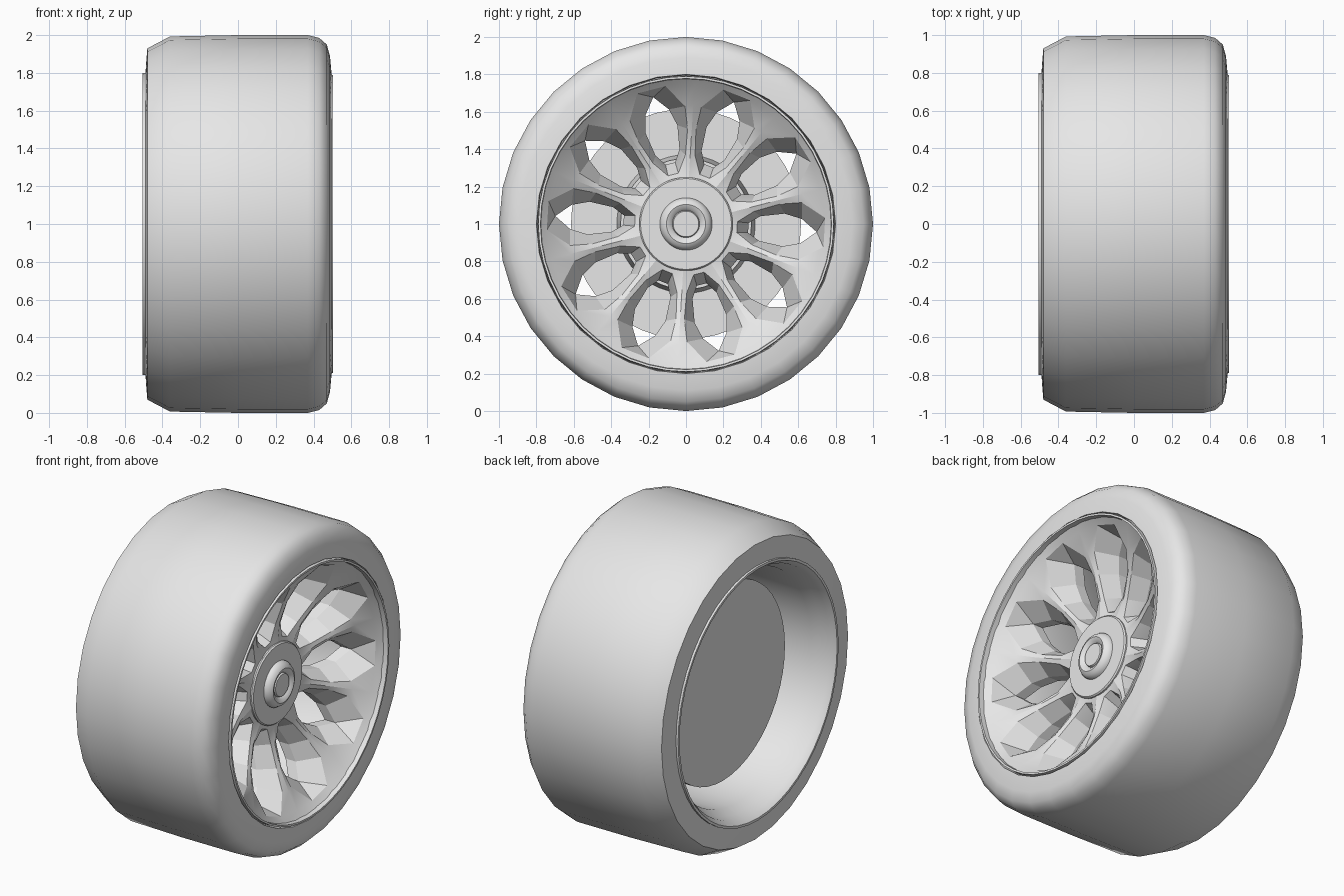
import bpy, bmesh, math
from math import radians, cos, sin

cube = bpy.data.objects.get("Cube")
if cube:
    bpy.data.objects.remove(cube, do_unlink=True)

grey = bpy.data.materials.new("plain_grey")
grey.use_nodes = True
grey.diffuse_color = (0.8, 0.8, 0.8, 1)
grey.node_tree.nodes["Principled BSDF"].inputs["Base Color"].default_value = grey.diffuse_color


def polar(x, r, deg):
    """Point around the axle, which runs along x at height 1."""
    return (x, r * cos(radians(deg)), 1 + r * sin(radians(deg)))


def finish(name, bm, angle):
    mesh = bpy.data.meshes.new(name)
    bm.to_mesh(mesh)
    bm.free()
    mesh.materials.append(grey)
    ob = bpy.data.objects.new(name, mesh)
    bpy.context.collection.objects.link(ob)
    for other in bpy.context.selected_objects:
        other.select_set(False)
    ob.select_set(True)
    bpy.context.view_layer.objects.active = ob
    bpy.ops.object.shade_smooth_by_angle(angle=radians(angle))


def lathe(name, profile, segments=48, angle=35, closed=False):
    """Spin (x, radius) points around the axle."""
    bm = bmesh.new()
    rings = [[bm.verts.new(polar(x, r, 360 * i / segments)) for i in range(segments)]
             for x, r in profile]
    pairs = list(zip(rings, rings[1:]))
    if closed:
        pairs.append((rings[-1], rings[0]))
    for a, b in pairs:
        for i in range(segments):
            j = (i + 1) % segments
            bm.faces.new((a[i], a[j], b[j], b[i]))
    bmesh.ops.remove_doubles(bm, verts=bm.verts, dist=0.0001)
    bmesh.ops.recalc_face_normals(bm, faces=bm.faces)
    finish(name, bm, angle)


# Tyre: bevelled inner shoulder, rounded outer shoulder
lathe("tyre", [(-0.49, 0.795), (-0.485, 0.87), (-0.48, 0.93), (-0.36, 0.993),
               (0, 1), (0.37, 1), (0.43, 0.985), (0.47, 0.95), (0.487, 0.89),
               (0.495, 0.8), (0.46, 0.795)], segments=32, angle=40, closed=True)

# Rim barrel with a lip at each end
lathe("rim_barrel", [(-0.505, 0.8), (-0.505, 0.785), (-0.47, 0.76), (-0.42, 0.75),
                     (-0.37, 0.72), (0.2, 0.72), (0.3, 0.755), (0.46, 0.775),
                     (0.503, 0.778), (0.503, 0.79), (0.4, 0.793), (-0.4, 0.793)],
      closed=True)

# Brake disc with raised centre, behind the spokes
lathe("brake_disc", [(-0.26, 0), (-0.26, 0.615), (-0.21, 0.615), (-0.21, 0.37),
                     (0.02, 0.35), (0.02, 0)])

# Hub cap, and the rounded axle nut on it
lathe("hub_cap", [(0.05, 0), (0.05, 0.25), (0.27, 0.25), (0.278, 0.243), (0.278, 0)])
lathe("axle_nut", [(0.25, 0.14), (0.285, 0.14), (0.31, 0.125), (0.32, 0.105),
                   (0.312, 0.085), (0.298, 0.073), (0.31, 0.068), (0.31, 0)])


# Spoked dish: each sector is one bevelled window between two half spokes
def dish(r):
    t = max(0, (r - 0.3) / 0.48)
    return 0.265 + 0.21 * t ** 1.7


edge_r = (0.24, 0.38, 0.52, 0.64, 0.74)
bevel = ((0.275, 6), (0.37, 14), (0.51, 15.5), (0.63, 14), (0.745, 6))
window = ((0.335, 4.5), (0.40, 9.5), (0.53, 9.5), (0.62, 6), (0.70, 0))

bm = bmesh.new()
for k in range(10):
    middle = 36 * k - 3.5
    sides = []
    for s in (-1, 1):
        def vert(x, r, a):
            return bm.verts.new(polar(x, r, middle + s * a))
        cols = [[vert(dish(r), r, 18) for r in edge_r],
                [vert(dish(r) - 0.01, r, a) for r, a in bevel],
                [vert(dish(r) - 0.12, r, a) for r, a in window],
                [vert(dish(r) - 0.19, r, a) for r, a in window],
                [vert(dish(r) - 0.19, r, 18) for r in edge_r]]
        for a, b in zip(cols, cols[1:]):
            for i in range(4):
                quad = (a[i], a[i + 1], b[i + 1], b[i])
                bm.faces.new(quad if s > 0 else quad[::-1])
        # outer margin that meets the rim lip
        outer = [vert(dish(0.78), 0.78, 18), vert(dish(0.78), 0.78, 6)]
        quad = (cols[0][4], outer[0], outer[1], cols[1][4])
        bm.faces.new(quad if s > 0 else quad[::-1])
        sides.append((cols, outer))
    (left, left_out), (right, right_out) = sides
    # close both ends of the window across the middle
    for i in (0, 4):
        for c in range(4):
            if i == 4 and c == 0:
                continue
            bm.faces.new((left[c][i], right[c][i], right[c + 1][i], left[c + 1][i]))
    bm.faces.new((left[1][4], right[1][4], right_out[1], left_out[1]))
bmesh.ops.remove_doubles(bm, verts=bm.verts, dist=0.0005)
bmesh.ops.recalc_face_normals(bm, faces=bm.faces)
bm.normal_update()
front = max(bm.faces, key=lambda f: f.calc_center_median().x)
if front.normal.x < 0:
    bmesh.ops.reverse_faces(bm, faces=bm.faces)
finish("spokes", bm, 20)
